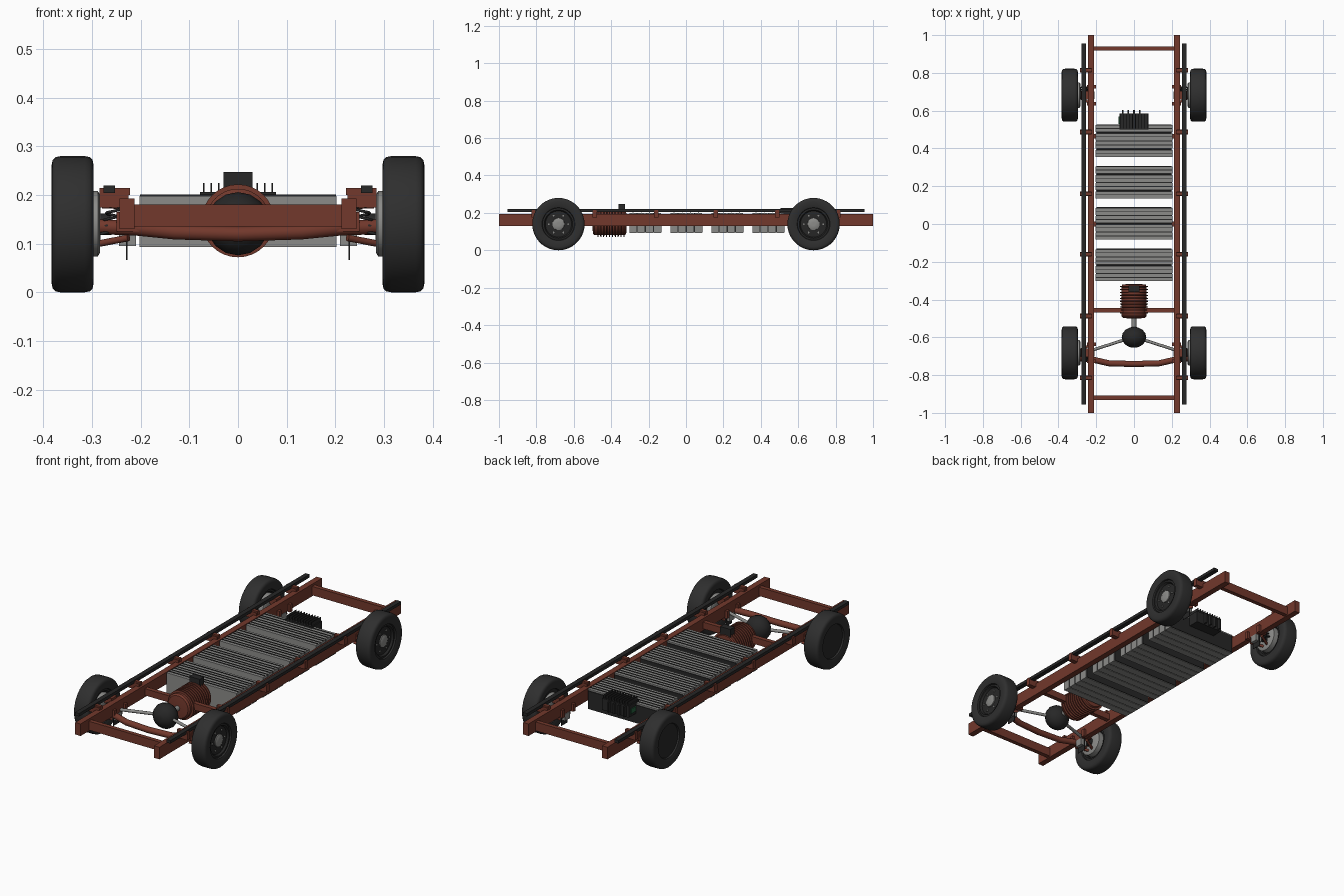
import bpy, bmesh, math
from mathutils import Vector

if "Cube" in bpy.data.objects:
    bpy.data.objects.remove(bpy.data.objects["Cube"])


def mat(name, col):
    m = bpy.data.materials.new(name)
    m.diffuse_color = (*col, 1)
    m.use_nodes = True
    m.node_tree.nodes["Principled BSDF"].inputs["Base Color"].default_value = m.diffuse_color
    return m


RED = mat("oxide_red", (0.17, 0.04, 0.025))
BLACK = mat("black", (0.02, 0.02, 0.02))
TYRE = mat("rubber", (0.028, 0.028, 0.028))
GREY = mat("metal_grey", (0.26, 0.26, 0.25))
GREEN = mat("green", (0.02, 0.12, 0.05))


def finish(name, bm, m, smooth=False):
    bmesh.ops.recalc_face_normals(bm, faces=bm.faces)
    me = bpy.data.meshes.new(name)
    bm.to_mesh(me)
    bm.free()
    ob = bpy.data.objects.new(name, me)
    bpy.context.collection.objects.link(ob)
    me.materials.append(m)
    if smooth:
        bpy.ops.object.select_all(action='DESELECT')
        ob.select_set(True)
        bpy.context.view_layer.objects.active = ob
        bpy.ops.object.shade_smooth_by_angle(angle=math.radians(35))
    return ob


def box(name, x, y, z, m):
    """Box from (min, max) ranges."""
    bm = bmesh.new()
    bmesh.ops.create_cube(bm, size=1)
    for v in bm.verts:
        v.co = Vector(((a + b) / 2 + c * (b - a)) for (a, b), c in zip((x, y, z), v.co))
    return finish(name, bm, m)


def mbox(name, s, x, y, z, m):
    """Box on the left or right side."""
    return box(name, sorted((s * x[0], s * x[1])), y, z, m)


def lathe(name, prof, centre, axis, m, n=32, closed=False):
    """Turn (radius, offset) points about the x or y axis."""
    bm = bmesh.new()
    rings = []
    for r, a in prof:
        ring = []
        for i in range(n):
            t = 2 * math.pi * i / n
            c, s = r * math.cos(t), r * math.sin(t)
            p = Vector((a, c, s)) if axis == 'x' else Vector((c, a, s))
            ring.append(bm.verts.new(p + Vector(centre)))
        rings.append(ring)
    pairs = list(zip(rings, rings[1:]))
    if closed:
        pairs.append((rings[-1], rings[0]))
    for p, q in pairs:
        for i in range(n):
            j = (i + 1) % n
            bm.faces.new((p[i], p[j], q[j], q[i]))
    if not closed:
        bm.faces.new(rings[0])
        bm.faces.new(rings[-1])
    return finish(name, bm, m, True)


def tube(name, pts, r, m, res=3):
    cu = bpy.data.curves.new(name, 'CURVE')
    cu.dimensions = '3D'
    cu.bevel_depth = r
    cu.bevel_resolution = res
    cu.use_fill_caps = True
    sp = cu.splines.new('POLY')
    sp.points.add(len(pts) - 1)
    for p, c in zip(sp.points, pts):
        p.co = (*c, 1)
    ob = bpy.data.objects.new(name, cu)
    bpy.context.collection.objects.link(ob)
    cu.materials.append(m)
    return ob


# Frame rails, body strips and outrigger brackets
for s in (-1, 1):
    mbox("frame_rail", s, (0.213, 0.244), (-1, 1), (0.13, 0.193), RED)
    mbox("side_strip", s, (0.253, 0.277), (-0.955, 0.955), (0.204, 0.22), BLACK)
    for y in (-0.815, -0.487, -0.16, 0.16, 0.487, 0.815):
        mbox("outrigger", s, (0.225, 0.285), (y - 0.012, y + 0.012), (0.174, 0.207), RED)
        mbox("outrigger_clamp", s, (0.222, 0.285), (y - 0.009, y + 0.009), (0.2, 0.215), RED)
    for y in (0.0, 0.465):
        mbox("battery_mount", s, (0.195, 0.215), (y - 0.012, y + 0.012), (0.14, 0.175), RED)
# Cross members
for y in (-0.92, 0.93):
    box("cross_member", (-0.215, 0.215), (y - 0.011, y + 0.011), (0.135, 0.181), RED)
box("motor_cross_member", (-0.215, 0.215), (-0.468, -0.445), (0.14, 0.175), RED)

# Battery modules made of cells with dark spacer plates
for y0 in (-0.302, -0.083, 0.136, 0.355):
    box("module_core", (-0.199, 0.199), (y0 + 0.002, y0 + 0.172), (0.096, 0.19), BLACK)
    for i in range(4):
        y = y0 + i * 0.0437
        box("battery_cell", (-0.203, 0.203), (y, y + 0.037), (0.093, 0.198), GREY)
        box("cell_strip", (-0.201, 0.201), (y + 0.017, y + 0.021), (0.097, 0.201), BLACK)
        if i < 3:
            box("cell_spacer", (-0.201, 0.201), (y + 0.0385, y + 0.0425), (0.095, 0.2), BLACK)

# Motor controller with cooling fins
box("controller", (-0.078, 0.078), (0.5, 0.585), (0.145, 0.206), BLACK)
for i in range(10):
    x = -0.0707 + i * 0.0157
    box("controller_fin", (x - 0.0015, x + 0.0015), (0.505, 0.585), (0.2, 0.225), BLACK)
for x in (-0.06, -0.03, 0, 0.03):
    box("controller_rear_fin", (x - 0.004, x + 0.004), (0.58, 0.603), (0.15, 0.204), BLACK)
box("controller_plug", (-0.082, -0.077), (0.53, 0.57), (0.16, 0.185), GREEN)

# Finned motor
prof = [(0.03, -0.5), (0.058, -0.497)]
for i in range(11):
    y = -0.49 + i * 0.0155
    R = 0.066 if i == 0 else 0.075
    prof += [(0.065, y), (R, y + 0.001), (R, y + 0.006), (0.065, y + 0.007)]
prof += [(0.062, -0.32), (0.03, -0.318)]
lathe("motor", prof, (0, 0, 0.147), 'y', RED, 32)
box("motor_terminal_box", (-0.03, 0.03), (-0.36, -0.325), (0.205, 0.247), BLACK)
tube("drive_shaft", [(0, -0.58, 0.142), (0, -0.49, 0.142)], 0.013, GREY)

# Differential and half shafts
prof = [(0.065 * math.sin(t), -0.055 * math.cos(t))
        for t in (math.pi * k / 8 for k in (0.6, 1, 2, 3, 4, 5, 6, 7, 7.4))]
lathe("differential", prof, (0, -0.6, 0.141), 'y', BLACK, 16)
for s in (-1, 1):
    tube("half_shaft", [(s * 0.05, -0.613, 0.141), (s * 0.29, -0.69, 0.14)], 0.008, GREY)

# Curved front axle beam
tube("axle_beam", [(-0.29, -0.71, 0.135), (-0.21, -0.72, 0.132), (-0.13, -0.738, 0.124), (0, -0.741, 0.12),
                   (0.13, -0.738, 0.124), (0.21, -0.72, 0.132), (0.29, -0.71, 0.135)], 0.016, RED)

# Suspension, brakes and wheels
TYRE_P = [(0.088, -0.038), (0.1, -0.042), (0.122, -0.043), (0.132, -0.041), (0.138, -0.035), (0.14, -0.025),
          (0.14, 0.025), (0.138, 0.035), (0.132, 0.041), (0.122, 0.043), (0.1, 0.042), (0.088, 0.038),
          (0.084, 0.025), (0.084, -0.025)]
for f in (-1, 1):
    yc = 0.682 * f
    for s in (-1, 1):
        c = (s * 0.34, yc, 0.14)
        lathe("tyre", TYRE_P, c, 'x', TYRE, 36, True)
        lathe("rim", [(0.045, -0.028), (0.086, -0.03), (0.088, 0.03), (0.076, 0.032), (0.07, 0.022),
                      (0.045, 0.024)], c, 'x', BLACK, 36)
        if s > 0:
            lathe("hub", [(0.034, 0.015), (0.032, 0.029), (0.02, 0.034), (0.008, 0.034)], c, 'x', GREY, 20)
            for k in range(6):
                t = math.pi * k / 3
                lathe("wheel_bolt", [(0.005, 0.02), (0.005, 0.028)],
                      (c[0], yc + 0.052 * math.cos(t), 0.14 + 0.052 * math.sin(t)), 'x', GREY, 6)
        lathe("brake_drum", [(0.03, -0.008), (0.06, -0.007), (0.067, -0.003), (0.067, 0.03), (0.03, 0.03)],
              (s * 0.291, yc, 0.141), 'x', GREY, 28) if s > 0 else lathe(
            "brake_drum", [(0.03, 0.008), (0.06, 0.007), (0.067, 0.003), (0.067, -0.03), (0.03, -0.03)],
            (s * 0.291, yc, 0.141), 'x', GREY, 28)
        lathe("stub_axle", [(0.022, -0.02), (0.022, 0.02)], (s * 0.28, yc, 0.14), 'x', BLACK, 16)
        # Wishbones and upper bracket
        for d in (-0.045, 0.045):
            tube("lower_arm", [(s * 0.225, yc + d, 0.112), (s * 0.287, yc + d * 0.3, 0.1)], 0.007, RED)
            mbox("rail_lug", s, (0.2, 0.25), (yc + d - 0.009, yc + d + 0.009), (0.125, 0.165), RED)
        mbox("spring_tower", s, (0.24, 0.28), (yc - 0.022, yc + 0.022), (0.172, 0.205), RED)
        mbox("arm_mount", s, (0.21, 0.245), (yc - 0.02, yc + 0.02), (0.095, 0.131), GREY)
        mbox("mount_plate", s, (0.227, 0.23), (yc - 0.025, yc + 0.025), (0.067, 0.131), BLACK)
        # Coil spring
        pts = []
        for i in range(49):
            u, t = i / 48, i * math.pi / 6
            pts.append((s * (0.252 + 0.026 * u + 0.012 * math.cos(t)), yc + f * 0.03 + 0.014 * math.sin(t),
                        0.178 - 0.06 * u))
        tube("coil_spring", pts, 0.003, BLACK, 1)
